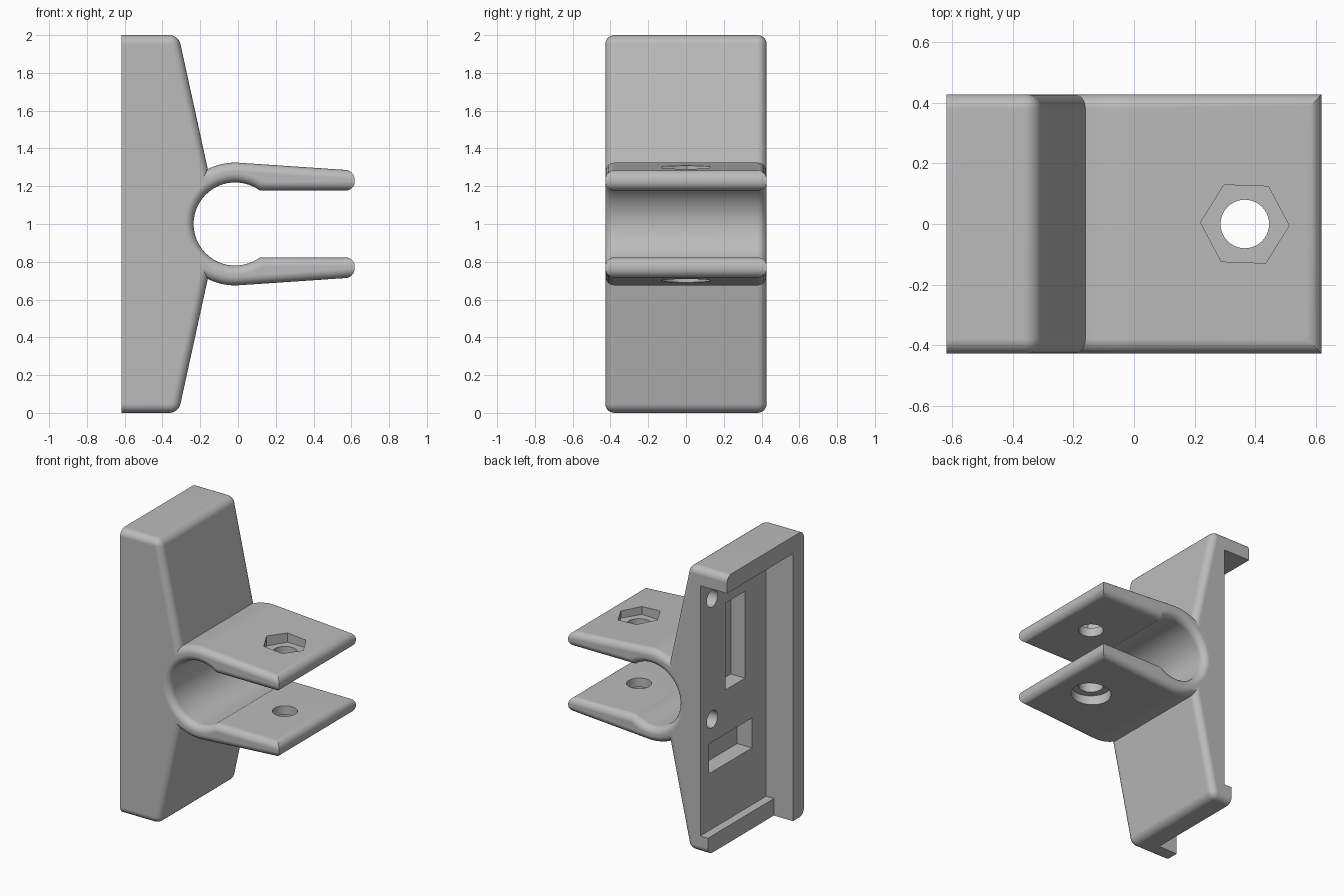
import bpy, bmesh
from math import radians, sin, cos, asin, acos

cube = bpy.data.objects.get("Cube")
if cube:
    bpy.data.objects.remove(cube, do_unlink=True)

HALF_X, HALF_Y, MID_Z = 0.618, 0.427, 1.0
RING_X, INNER, OUTER = -0.015, 0.22, 0.325
FLOOR_X = -0.41
HOLE_X = 0.365

grey = bpy.data.materials.new("plain_grey")
grey.use_nodes = True
grey.diffuse_color = (0.5, 0.5, 0.5, 1)
grey.node_tree.nodes["Principled BSDF"].inputs["Base Color"].default_value = (0.5, 0.5, 0.5, 1)


def make_object(name, bm):
    bmesh.ops.recalc_face_normals(bm, faces=bm.faces)
    mesh = bpy.data.meshes.new(name)
    bm.to_mesh(mesh)
    bm.free()
    mesh.materials.append(grey)
    ob = bpy.data.objects.new(name, mesh)
    bpy.context.collection.objects.link(ob)
    return ob


def prism(name, outline, start, depth):
    """Extrude a flat outline along the vector depth."""
    bm = bmesh.new()
    face = bm.faces.new([bm.verts.new(start(a, b)) for a, b in outline])
    moved = bmesh.ops.extrude_face_region(bm, geom=[face])["geom"]
    bmesh.ops.translate(bm, vec=depth, verts=[v for v in moved if isinstance(v, bmesh.types.BMVert)])
    return make_object(name, bm)


def box(name, x, y, z):
    return prism(name, [(y[0], z[0]), (y[1], z[0]), (y[1], z[1]), (y[0], z[1])],
                 lambda a, b: (x[0], a, b), (x[1] - x[0], 0, 0))


def ngon(radius, sides, turn=0):
    steps = [radians(turn + 360 * i / sides) for i in range(sides)]
    return [(radius * cos(a), radius * sin(a)) for a in steps]


def upright(name, radius, sides, z, turn=0):
    return prism(name, ngon(radius, sides, turn), lambda a, b: (HOLE_X + a, b, z[0]), (0, 0, z[1] - z[0]))


def arc(radius, a0, a1, n):
    steps = [a0 + (a1 - a0) * i / n for i in range(n + 1)]
    return [(RING_X + radius * cos(a), radius * sin(a)) for a in steps]


# Side profile of plate, ring and jaws: upper half, then mirrored
upper = [(-HALF_X, 1), (-0.315, 1)]
upper += arc(OUTER, acos((-0.16 - RING_X) / OUTER), radians(86), 12)
upper += [(HALF_X, 0.283), (HALF_X, 0.177)]
upper += arc(INNER, asin(0.177 / INNER), radians(180), 28)
lower = [(x, -z) for x, z in reversed(upper[:-1])]
profile = [(x, z + MID_Z) for x, z in upper + lower]
clamp = prism("clamp_bracket", profile, lambda a, b: (a, -HALF_Y, b), (0, 2 * HALF_Y, 0))

# Rounded outer edges; the back face and the jaw corners stay sharp
bm = bmesh.new()
bm.from_mesh(clamp.data)


def is_rounded(edge):
    p, q = (v.co for v in edge.verts)
    at_end = abs(p.x - q.x) < 1e-4 and abs(abs(p.x) - HALF_X) < 1e-4
    if abs(p.y - q.y) < 1e-4:
        return not at_end
    jaw_tip = p.x > HALF_X - 1e-3
    plate_corner = abs(p.x + 0.315) < 1e-3 and abs(p.z - MID_Z) > 0.99
    return jaw_tip or plate_corner


bmesh.ops.bevel(bm, geom=[e for e in bm.edges if is_rounded(e)], offset=0.048, offset_type='OFFSET',
                segments=6, profile=0.5, affect='EDGES', clamp_overlap=False)
bmesh.ops.recalc_face_normals(bm, faces=bm.faces)
bm.to_mesh(clamp.data)
bm.free()

# Recess in the back, open to one side, with a shallow lower lip
cutters = [
    box("back_recess", (-0.8, FLOOR_X), (-0.305, 0.6), (0.12, 1.88)),
    box("lower_lip_gap", (-0.8, -0.47), (-0.305, 0.6), (-0.2, 0.2)),
    box("tall_pocket", (-0.5, FLOOR_X + 0.11), (-0.07, 0.147), (1.04, 1.65)),
    box("wide_pocket", (-0.5, FLOOR_X + 0.115), (-0.147, 0.33), (0.52, 0.73)),
]
for z in (0.89, 1.74):
    cutters.append(prism("screw_hole", ngon(0.06, 32), lambda a, b, z=z: (-0.5, 0.294 + a, z + b), (0.19, 0, 0)))

# Bolt hole through both jaws, hexagonal nut seat above, round seat below
cutters += [
    upright("bolt_hole", 0.08, 40, (0.5, 1.5)),
    upright("nut_seat", 0.146, 6, (1.24, 1.5), -2),
    upright("bolt_head_seat", 0.13, 40, (0.5, 0.76)),
]

bpy.ops.object.select_all(action='DESELECT')
bpy.context.view_layer.objects.active = clamp
clamp.select_set(True)
for cutter in cutters:
    cutter.hide_render = True
    mod = clamp.modifiers.new(cutter.name, 'BOOLEAN')
    mod.operation = 'DIFFERENCE'
    mod.solver = 'EXACT'
    mod.object = cutter
    bpy.ops.object.modifier_apply(modifier=mod.name)
    bpy.data.objects.remove(cutter, do_unlink=True)

bpy.ops.object.shade_smooth_by_angle(angle=radians(30))
weighted = clamp.modifiers.new("even_shading", 'WEIGHTED_NORMAL')
weighted.keep_sharp = True
